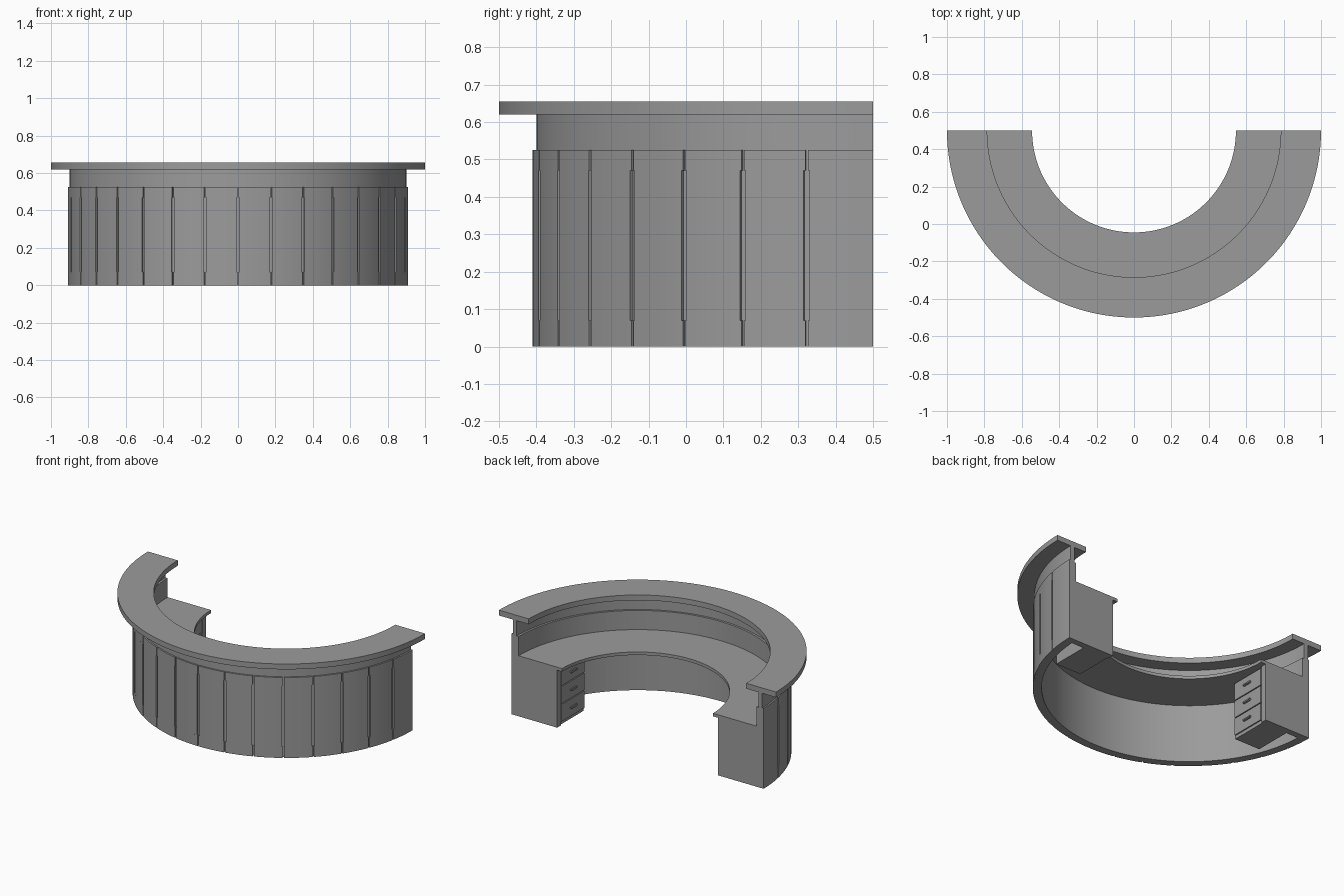
import bpy, bmesh
from math import pi, cos, sin, ceil, radians

cube = bpy.data.objects.get("Cube")
if cube:
    bpy.data.objects.remove(cube, do_unlink=True)

GREY = 0.33
mat = bpy.data.materials.new("plain grey")
mat.use_nodes = True
mat.diffuse_color = (GREY, GREY, GREY, 1)
mat.node_tree.nodes["Principled BSDF"].inputs["Base Color"].default_value = (GREY, GREY, GREY, 1)

CENTRE_Y = 0.5


def finish(name, bm):
    """Turn a bmesh into a grey object with crisp edges and smooth curves."""
    bmesh.ops.recalc_face_normals(bm, faces=bm.faces)
    mesh = bpy.data.meshes.new(name)
    bm.to_mesh(mesh)
    bm.free()
    mesh.materials.append(mat)
    ob = bpy.data.objects.new(name, mesh)
    bpy.context.collection.objects.link(ob)
    bpy.ops.object.select_all(action="DESELECT")
    ob.select_set(True)
    bpy.context.view_layer.objects.active = ob
    bpy.ops.object.shade_smooth_by_angle(angle=radians(30))
    return ob


def sweep(bm, profile, start=pi, end=2 * pi):
    """Sweep a closed (radius, height) profile along an arc and cap both ends."""
    steps = max(1, ceil((end - start) / pi * 96))
    rows = []
    for i in range(steps + 1):
        a = start + (end - start) * i / steps
        rows.append([bm.verts.new((r * cos(a), CENTRE_Y + r * sin(a), z)) for r, z in profile])
    n = len(profile)
    for a, b in zip(rows, rows[1:]):
        for j in range(n):
            k = (j + 1) % n
            bm.faces.new((a[j], a[k], b[k], b[j]))
    bm.faces.new(rows[0])
    bm.faces.new(rows[-1])


def rect(r0, r1, z0, z1):
    return [(r0, z0), (r1, z0), (r1, z1), (r0, z1)]


def arc(name, profile):
    bm = bmesh.new()
    sweep(bm, profile)
    return finish(name, bm)


def box(name, x, y, z, bevel=0):
    """Box from (min, max) pairs, with optional bevelled edges."""
    bm = bmesh.new()
    bmesh.ops.create_cube(bm, size=1)
    for v in bm.verts:
        v.co = [lo + (c + 0.5) * (hi - lo) for c, (lo, hi) in zip(v.co, (x, y, z))]
    if bevel:
        bmesh.ops.bevel(bm, geom=bm.edges[:], offset=bevel, segments=2, affect="EDGES")
    return finish(name, bm)


# Counter, curved wall with an inner ledge, and lower worktop
arc("counter_top", rect(0.785, 1.0, 0.62, 0.655))
arc("curved_wall", [(0.858, 0), (0.9, 0), (0.9, 0.62), (0.872, 0.62), (0.872, 0.52), (0.858, 0.52)])
arc("worktop", rect(0.545, 0.86, 0.375, 0.395))

# Outer cladding: sixteen panels whose grooves widen at mid height
PANELS = 16
bm = bmesh.new()
for i in range(PANELS):
    for z0, z1, gap in ((0, 0.07, 0.004), (0.07, 0.47, 0.009), (0.47, 0.525, 0.004)):
        a0 = pi + pi * i / PANELS + (gap if i else 0)
        a1 = pi + pi * (i + 1) / PANELS - (gap if i < PANELS - 1 else 0)
        sweep(bm, rect(0.898, 0.91, z0, z1), a0, a1)
finish("cladding_panels", bm)

# Drawer pedestals under both ends of the worktop
for side, s in (("left", 1), ("right", -1)):
    def span(a, b):
        return tuple(sorted((s * a, s * b)))

    box(side + "_end_panel", span(0.58, 0.86), (0.46, 0.5), (0, 0.376))
    box(side + "_drawer_case", span(0.588, 0.77), (0.215, 0.461), (0, 0.376))
    for k in range(3):
        z = 0.022 + k * 0.117
        box(f"{side}_drawer_front_{k + 1}", span(0.58, 0.589), (0.22, 0.455), (z, z + 0.111))
        box(f"{side}_drawer_handle_{k + 1}", span(0.566, 0.581), (0.305, 0.37),
            (z + 0.05, z + 0.066), 0.004)
